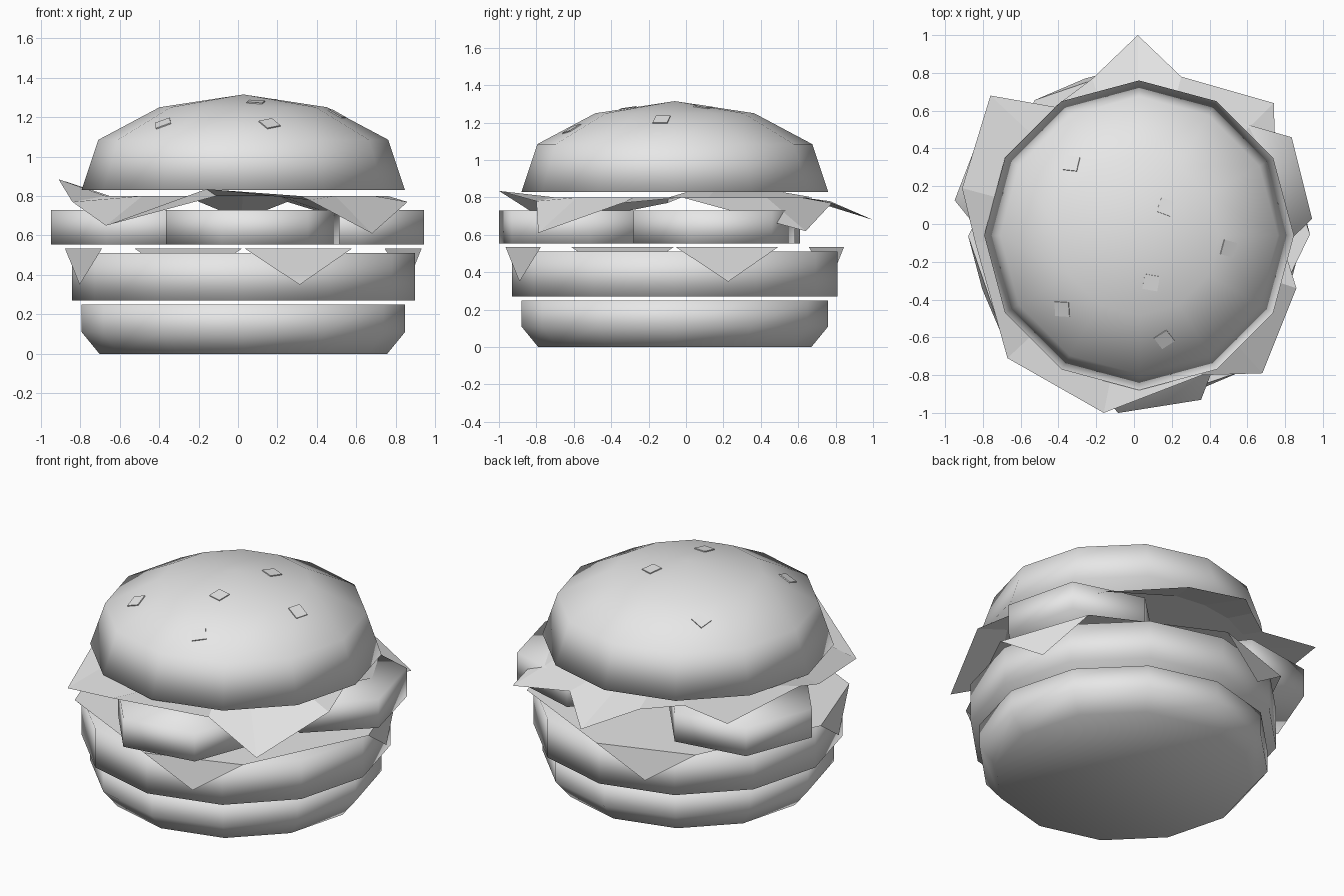
import bpy, bmesh, math
from mathutils import Vector, Matrix
from mathutils.bvhtree import BVHTree

cube = bpy.data.objects.get("Cube")
if cube:
    bpy.data.objects.remove(cube, do_unlink=True)

AXIS = Vector((0.027, -0.06, 0))

grey = bpy.data.materials.new("plain_grey")
grey.use_nodes = True
grey.diffuse_color = (0.8, 0.8, 0.8, 1)
grey.node_tree.nodes["Principled BSDF"].inputs["Base Color"].default_value = (0.8, 0.8, 0.8, 1)


def finish(bm, name, smooth):
    mesh = bpy.data.meshes.new(name)
    for face in bm.faces:
        face.smooth = smooth
    bm.to_mesh(mesh)
    bm.free()
    mesh.materials.append(grey)
    obj = bpy.data.objects.new(name, mesh)
    bpy.context.collection.objects.link(obj)
    return obj


def lathe(name, profile, sides, centre, turn=0):
    """Closed round solid from (radius, height) pairs; radius 0 makes a tip."""
    bm = bmesh.new()
    rings = []
    for r, z in profile:
        count = sides if r else 1
        angles = [math.radians(turn) + math.tau * i / sides for i in range(count)]
        rings.append([bm.verts.new((centre[0] + r * math.cos(a),
                                    centre[1] + r * math.sin(a), z)) for a in angles])
    bm.faces.new(rings[0][::-1])
    for low, high in zip(rings, rings[1:]):
        for i in range(sides):
            j = (i + 1) % sides
            if len(high) == 1:
                bm.faces.new((low[i], low[j], high[0]))
            else:
                bm.faces.new((low[i], low[j], high[j], high[i]))
    if len(rings[-1]) > 1:
        bm.faces.new(rings[-1])
    return finish(bm, name, True)


# Buns and patty
lathe("bottom_bun", [(0.73, 0), (0.82, 0.11), (0.82, 0.25)], 12, AXIS)
lathe("patty", [(0.87, 0.27), (0.87, 0.51)], 12, AXIS)
top_bun = lathe("top_bun", [(0.82, 0.83), (0.735, 1.085), (0.425, 1.25), (0, 1.315)], 12, AXIS)

# Square cheese slice with its four corners folded down
bm = bmesh.new()
sheet, flaps = [], []
for k in range(4):
    a = math.radians(-71 + 90 * k)
    out = Vector((math.cos(a), math.sin(a), 0))
    side = Vector((-out.y, out.x, 0))
    fold = AXIS + out * 0.857 + Vector((0, 0, 0.535))
    pair = [bm.verts.new(fold - side * 0.29), bm.verts.new(fold + side * 0.29)]
    tip = bm.verts.new(fold + out * 0.021 - Vector((0, 0, 0.185)))
    sheet += pair
    flaps.append((pair[0], tip, pair[1]))
for loop in [sheet] + flaps:
    bm.faces.new(loop)
finish(bm, "cheese", False)

# Three six-sided tomato slices
for i, (x, y, turn) in enumerate([(0.075, -0.585, 9), (0.515, 0.15, 44), (-0.51, 0.195, 9)]):
    lathe(f"tomato_slice_{i + 1}", [(0.445, 0.555), (0.445, 0.73)], 6, (x, y), turn)

# Lettuce leaf: flat middle with a ragged, drooping rim
RIM = [(0.02, 1.0, 0.68), (-0.22, 0.77, 0.78), (-0.42, 0.62, 0.8), (-0.76, 0.68, 0.8),
       (-0.91, 0.19, 0.885), (-0.84, -0.1, 0.77), (-0.67, -0.71, 0.65), (-0.16, -1.0, 0.835),
       (0.36, -0.8, 0.78), (0.68, -0.79, 0.61), (0.86, -0.34, 0.77), (0.76, -0.02, 0.8),
       (0.74, 0.64, 0.62), (0.25, 0.78, 0.77)]
bm = bmesh.new()
outer = [bm.verts.new(p) for p in RIM]
inner = []
for x, y, z in RIM:
    flat = Vector((x, y, 0)) - AXIS
    p = AXIS + flat.normalized() * 0.7
    inner.append(bm.verts.new((p.x, p.y, 0.8)))
middle = bm.verts.new(AXIS + Vector((0, 0, 0.8)))
for i in range(len(RIM)):
    j = (i + 1) % len(RIM)
    bm.faces.new((outer[i], outer[j], inner[j], inner[i]))
    bm.faces.new((inner[i], inner[j], middle))
finish(bm, "lettuce", False)

# Seeds lying on the top bun
probe = bmesh.new()
probe.from_mesh(top_bun.data)
tree = BVHTree.FromBMesh(probe)
probe.free()
bm = bmesh.new()
SEEDS = [(-0.33, 0.32, 80), (0.17, 0.09, 70), (0.5, -0.13, 75),
         (0.09, -0.31, 80), (-0.38, -0.45, 0), (0.16, -0.61, 35)]
for x, y, turn in SEEDS:
    spot, normal, _, _ = tree.ray_cast(Vector((x, y, 2)), Vector((0, 0, -1)))
    tilt = Vector((0, 0, 1)).rotation_difference(normal).to_matrix().to_4x4()
    place = (Matrix.Translation(spot) @ tilt @ Matrix.Rotation(math.radians(turn), 4, 'Z')
             @ Matrix.Diagonal((0.08, 0.08, 0.012, 1)))
    bmesh.ops.create_cube(bm, size=1, matrix=place)
finish(bm, "seeds", False)
